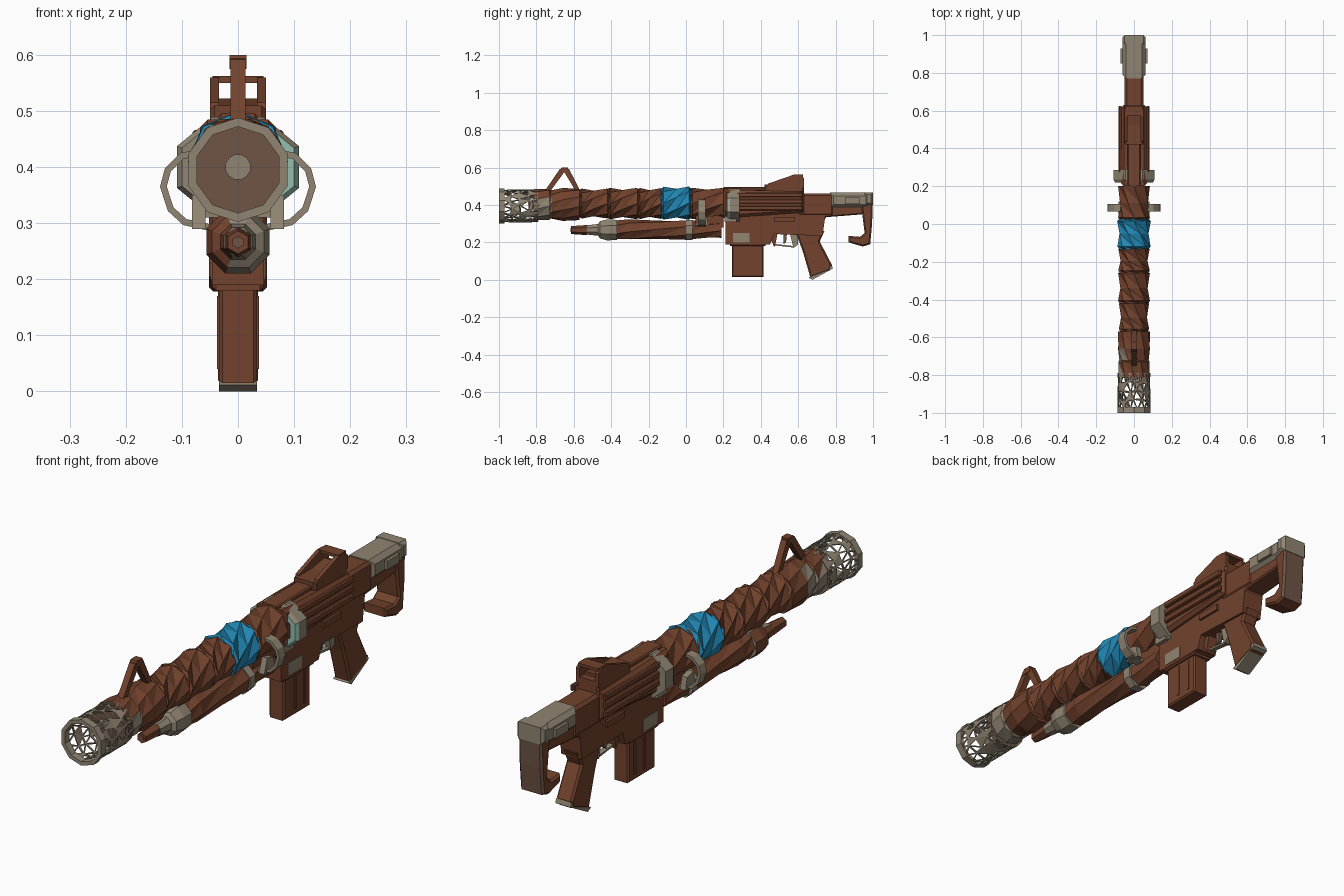
import bpy, bmesh, random
from math import sin, cos, pi
from mathutils import Vector

random.seed(4)
cube = bpy.data.objects.get("Cube")
if cube:
    bpy.data.objects.remove(cube)


def material(name, rgb):
    m = bpy.data.materials.new(name)
    m.use_nodes = True
    col = (*rgb, 1)
    m.diffuse_color = col
    bsdf = m.node_tree.nodes["Principled BSDF"]
    bsdf.inputs["Base Color"].default_value = col
    bsdf.inputs["Roughness"].default_value = 0.8
    return m


MATS = [material("rust brown", (0.17, 0.055, 0.026)),
        material("worn beige", (0.28, 0.235, 0.17)),
        material("bright blue", (0.016, 0.25, 0.47)),
        material("pale green", (0.3, 0.52, 0.42)),
        material("dull taupe", (0.16, 0.09, 0.06))]
BROWN, BEIGE, BLUE, GREEN, TAUPE = range(5)


def finish(name, bm, mat=BROWN, rule=None, fix=True):
    """Turn a bmesh into an object; rule(centre, normal) may pick a colour per face."""
    if fix:
        bmesh.ops.recalc_face_normals(bm, faces=bm.faces)
    bm.normal_update()
    for f in bm.faces:
        f.material_index = rule(f.calc_center_median(), f.normal) if rule else mat
    me = bpy.data.meshes.new(name)
    bm.to_mesh(me)
    bm.free()
    for m in MATS:
        me.materials.append(m)
    ob = bpy.data.objects.new(name, me)
    bpy.context.collection.objects.link(ob)
    return ob


def tube(name, rings, z, mat=BROWN, sides=8, twist=0.0, closed=False, sx=1, sz=1, rule=None):
    """Faceted body around the y axis from (y, radius) rings."""
    bm = bmesh.new()
    loops = []
    for i, (y, r) in enumerate(rings):
        a0 = pi / sides + i * twist
        loops.append([bm.verts.new((sx * r * cos(a0 + 2 * pi * k / sides), y,
                                    z + sz * r * sin(a0 + 2 * pi * k / sides)))
                      for k in range(sides)])
    pairs = list(zip(loops, loops[1:]))
    if closed:
        pairs.append((loops[-1], loops[0]))
    else:
        bm.faces.new(loops[0])
        bm.faces.new(loops[-1])
    for a, b in pairs:
        for k in range(sides):
            n = (k + 1) % sides
            quad = (a[k], a[n], b[n], b[k])
            if twist:
                bm.faces.new((quad[0], quad[1], quad[2]))
                bm.faces.new((quad[0], quad[2], quad[3]))
            else:
                bm.faces.new(quad)
    return finish(name, bm, mat, rule)


def prism(name, outline, half, mat=BROWN, x=0, bevel=0.0, rule=None):
    """Side outline of (y, z) points extruded across x."""
    bm = bmesh.new()
    base = bm.faces.new([bm.verts.new((x - half, y, z)) for y, z in outline])
    out = bmesh.ops.extrude_face_region(bm, geom=[base])["geom"]
    bmesh.ops.translate(bm, vec=(2 * half, 0, 0),
                        verts=[v for v in out if isinstance(v, bmesh.types.BMVert)])
    if bevel:
        side = [e for e in bm.edges if abs(e.verts[0].co.x - e.verts[1].co.x) < 1e-5]
        bmesh.ops.bevel(bm, geom=side, offset=bevel, segments=1, affect='EDGES')
    return finish(name, bm, mat, rule)


def box(name, y0, y1, z0, z1, half, mat=BROWN, x=0, bevel=0.0, rule=None):
    return prism(name, [(y0, z0), (y1, z0), (y1, z1), (y0, z1)], half, mat, x, bevel, rule)


def strip(name, path, y0, y1, thick, mat):
    """Thin band following an (x, z) path."""
    bm = bmesh.new()
    rows = [[bm.verts.new((x, y, z)) for y in (y0, y1)] for x, z in path]
    for a, b in zip(rows, rows[1:]):
        bm.faces.new((a[0], a[1], b[1], b[0]))
    ob = finish(name, bm, mat, fix=False)
    mod = ob.modifiers.new("thickness", 'SOLIDIFY')
    mod.thickness, mod.offset = thick, 0


# Perforated muzzle cage with solid end rings
bm = bmesh.new()
N, ROWS, R, ZM = 14, 4, 0.088, 0.395
grid = []
for j in range(ROWS + 1):
    row = []
    for k in range(N):
        inner = 0 < j < ROWS
        a = 2 * pi * (k + j / 2 + (random.uniform(-.25, .25) if inner else 0)) / N
        y = -0.98 + 0.19 * (j + (random.uniform(-.2, .2) if inner else 0)) / ROWS
        row.append(bm.verts.new((R * cos(a), y, ZM + R * sin(a))))
    grid.append(row)
for a, b in zip(grid, grid[1:]):
    for k in range(N):
        n = (k + 1) % N
        bm.faces.new((a[k], a[n], b[k]))
        bm.faces.new((a[n], b[n], b[k]))
bmesh.ops.recalc_face_normals(bm, faces=bm.faces)
holes = list(bm.faces)
bmesh.ops.inset_individual(bm, faces=holes, thickness=0.006)
bmesh.ops.delete(bm, geom=[f for f in holes if random.random() < 0.82], context='FACES')
cage = finish("muzzle_cage", bm, BEIGE, fix=False)
cage.modifiers.new("thickness", 'SOLIDIFY').thickness = 0.005
tube("muzzle_ring", [(-1, .093), (-.97, .093), (-.97, .077), (-1, .077)], ZM, BEIGE, 10, closed=True)
tube("muzzle_back", [(-.815, .086), (-.79, .086)], ZM, TAUPE, 10)
tube("muzzle_core", [(-.823, .023), (-.81, .023)], 0.4, BEIGE, 12)

# Collar behind the cage, with worn lower front patch
tube("muzzle_collar", [(-.81, .084), (-.73, .084), (-.72, .078), (-.66, .088), (-.57, .085)],
     0.403, sides=10, twist=0.2,
     rule=lambda c, n: BEIGE if c.y < -.72 and c.z < .44 or -.72 < c.y < -.65 and c.x < -.04 else BROWN)
tube("collar_edge", [(-.575, .072), (-.55, .07)], 0.41, BEIGE)

# Barrel sections, each a twisted faceted sleeve
for i, (y0, y1, r0, r1) in enumerate([(-.57, -.42, .074, .08), (-.42, -.26, .078, .084),
                                      (-.26, -.13, .077, .083), (.02, .2, .08, .084)]):
    tube(f"barrel_section_{i + 1}", [(y0, r1), (y0 + .015, r1), ((y0 + y1) / 2, r0), (y1, r1)],
         0.408, twist=pi / 8)
tube("blue_sleeve", [(-.135, .08), (-.12, .088), (-.05, .083), (.015, .089), (.03, .082)],
     0.41, BLUE, twist=pi / 8)

# Under-barrel launcher tube
tube("lower_tube", [(-.38, .05), (-.3, .056), (-.15, .05), (0, .054), (.1, .046), (.19, .046)],
     0.268, sides=7, twist=0.25)
tube("lower_nose", [(-.53, .027), (-.47, .034), (-.46, .05), (-.42, .061), (-.37, .058)],
     0.267, rule=lambda c, n: BEIGE if c.x > -.015 else BROWN)
tube("lower_tip", [(-.615, .021), (-.53, .027)], 0.266, sides=6)
tube("lower_tip_bore", [(-.618, .011), (-.61, .011)], 0.266, TAUPE, 6)
tube("lower_clamp", [(0, .058), (.035, .058)], 0.267, BEIGE)
box("tube_mount", .05, .2, .28, .36, .03)

# Curved side brackets and the front band of the receiver
for side, s in (("left", 1), ("right", -1)):
    path = [(.07, .425), (.1, .42), (.125, .395), (.133, .365), (.12, .325), (.095, .302), (.04, .29)]
    strip(f"{side}_bracket", [(s * x, z) for x, z in path], .065, .105, .012, BEIGE)
    prism(f"{side}_bracket_foot", [(.05, .29), (.12, .29), (.11, .34), (.07, .35)], .012, BEIGE, s * .07)
tube("receiver_band", [(.22, .108), (.235, .118), (.285, .118), (.285, .085), (.22, .085)],
     0.4, closed=True, sz=0.82,
     rule=lambda c, n: GREEN if n.y < -.3 and c.x > 0.02 and c.z < .46 else BEIGE)

# Receiver
prism("receiver_lower", [(.21, .19), (.45, .19), (.47, .245), (.73, .235), (.75, .38), (.21, .38)], .046,
      rule=lambda c, n: BROWN)
prism("receiver_upper", [(.2, .33), (.63, .36), (.63, .47), (.2, .485)], .068, bevel=.014)
box("receiver_rear", .6, .79, .34, .462, .05, bevel=.012)
box("top_rail", .2, .44, .475, .495, .035, bevel=.005)
box("front_worn_plate", .205, .27, .31, .37, .062, BEIGE)
for side, s in (("left", 1), ("right", -1)):
    for i, z in enumerate((.372, .408, .442)):
        box(f"{side}_rail_{i + 1}", .275, .625, z, z + .024, .008, x=s * .073, bevel=.004)
    box(f"{side}_port", .47, .58, .31, .335, .006, x=s * .05)
    box(f"{side}_worn_spot", .25, .34, .2, .25, .004, BEIGE, x=s * .044)

# Magazine and its well
box("magazine_well", .235, .425, .18, .26, .045, bevel=.006)
box("magazine", .245, .415, .015, .2, .034, bevel=.006)
for side, s in (("left", 1), ("right", -1)):
    for i, y in enumerate((.31, .37)):
        box(f"{side}_magazine_rib_{i + 1}", y, y + .012, .04, .17, .003, x=s * .034)

# Trigger and guard
prism("guard_front", [(.44, .25), (.49, .25), (.475, .175), (.46, .2)], .02)
prism("trigger", [(.52, .25), (.54, .25), (.535, .2), (.52, .19)], .008, TAUPE)
prism("guard_rear", [(.555, .25), (.6, .25), (.6, .19), (.575, .17)], .014, BEIGE)
prism("guard_bar", [(.465, .185), (.58, .172), (.58, .18), (.465, .193)], .01, BEIGE)

# Pistol grip with a worn base
prism("grip", [(.585, .26), (.74, .26), (.715, .205), (.78, .08), (.77, .05), (.665, .01), (.66, .03),
               (.625, .15)], .036, bevel=.008)
prism("grip_base", [(.655, .012), (.675, 0), (.785, .06), (.78, .078)], .034, BEIGE)

# Stock: worn cheek piece, lower bar and butt
box("stock_cheek", .77, .98, .385, .466, .06, BEIGE, bevel=.018)
prism("stock_bar", [(.72, .3), (.75, .335), (.94, .35), (.98, .4), (.72, .4)], .046, bevel=.006)
prism("stock_butt", [(.94, .37), (.955, .25), (.93, .23), (.87, .235), (.87, .2), (.945, .178), (.985, .19),
                     (.995, .3), (1, .46), (.93, .46)], .052, bevel=.008,
      rule=lambda c, n: BEIGE if c.z > .43 else TAUPE if n.y > .7 and c.y > .96 else BROWN)
box("butt_cap", .955, 1, .4, .468, .062, BEIGE, bevel=.012)
for side, s in (("left", 1), ("right", -1)):
    box(f"{side}_stock_stud", .85, .93, .405, .44, .007, BEIGE, x=s * .064)

# Rear sight: base, sloped side walls, top bar
box("rear_sight_base", .42, .63, .465, .51, .05, bevel=.008)
for side, s in (("left", 1), ("right", -1)):
    prism(f"{side}_sight_wall", [(.43, .49), (.63, .49), (.63, .545), (.61, .56), (.57, .56), (.44, .515)],
          .008, x=s * .042)
box("rear_sight_bar", .575, .625, .55, .562, .045)
prism("rear_sight_ramp", [(.45, .5), (.6, .5), (.6, .522)], .034)

# Front sight: open inverted V
prism("front_sight_front_leg", [(-.755, .475), (-.725, .475), (-.655, .57), (-.645, .598), (-.675, .592)], .013)
prism("front_sight_rear_leg", [(-.59, .475), (-.565, .475), (-.625, .592), (-.645, .598), (-.65, .575)], .013)
prism("front_sight_head", [(-.68, .575), (-.63, .575), (-.63, .6), (-.665, .6)], .015)
